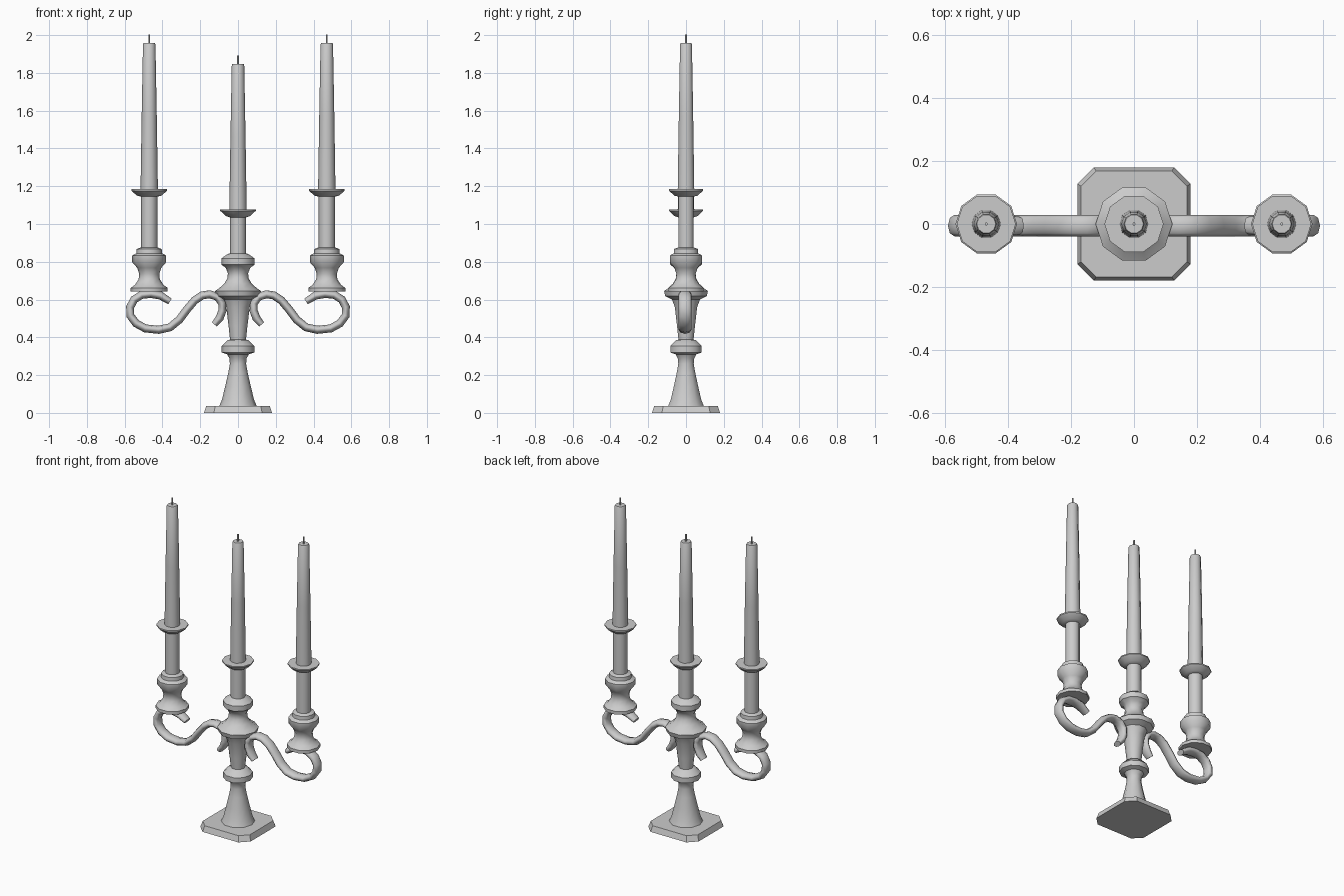
import bpy, math
from math import radians, cos, sin, pi

if "Cube" in bpy.data.objects:
    bpy.data.objects.remove(bpy.data.objects["Cube"])

SIDES = 10


def make_mesh(name, rings, smooth=40):
    """Skin a stack of closed rings and cap both ends."""
    n = len(rings[0])
    verts = [p for ring in rings for p in ring]
    faces = [list(range(n))[::-1], list(range(len(verts) - n, len(verts)))]
    for k in range(len(rings) - 1):
        for i in range(n):
            j = (i + 1) % n
            faces.append((k * n + i, k * n + j, (k + 1) * n + j, (k + 1) * n + i))
    me = bpy.data.meshes.new(name)
    me.from_pydata(verts, [], faces)
    ob = bpy.data.objects.new(name, me)
    bpy.context.collection.objects.link(ob)
    shade(ob, smooth)
    return ob


def shade(ob, angle):
    bpy.ops.object.select_all(action='DESELECT')
    ob.select_set(True)
    bpy.context.view_layer.objects.active = ob
    bpy.ops.object.shade_smooth_by_angle(angle=radians(angle))


def lathe(name, profile, x=0.0, sides=SIDES):
    """Turn a (radius, height) profile around a vertical axis at x."""
    rings = [[(x + r * cos(2 * pi * i / sides), r * sin(2 * pi * i / sides), z)
              for i in range(sides)] for r, z in profile]
    return make_mesh(name, rings)


def candle(name, x, z0, z1):
    lathe(name, [(0.046, z0), (0.040, (z0 + z1) / 2), (0.033, z1 - 0.005), (0.030, z1)], x)
    lathe(name + "_wick", [(0.005, z1 - 0.01), (0.005, z1 + 0.045)], x, 6)


def arm(name, side):
    """S-shaped scroll arm, flattened tube wider in y."""
    pts = [(.125, .468), (.098, .50), (.083, .54), (.084, .58), (.108, .614), (.15, .628),
           (.19, .622), (.23, .595), (.27, .548), (.31, .494), (.36, .453), (.42, .440),
           (.49, .447), (.54, .474), (.57, .515), (.571, .56), (.55, .60), (.51, .625),
           (.46, .630), (.41, .621), (.36, .590)]
    cu = bpy.data.curves.new(name, 'CURVE')
    cu.dimensions = '3D'
    cu.bevel_depth = 0.0215
    cu.bevel_resolution = 2
    cu.use_fill_caps = True
    sp = cu.splines.new('POLY')
    sp.points.add(len(pts) - 1)
    for i, (p, (x, z)) in enumerate(zip(sp.points, pts)):
        p.co = (side * x, 0, z, 1)
        p.radius = 0.8 if i in (0, len(pts) - 1) else 1.0
    ob = bpy.data.objects.new(name, cu)
    bpy.context.collection.objects.link(ob)
    ob.scale.y = 1.6
    ob.location.y = -0.005
    bpy.ops.object.select_all(action='DESELECT')
    ob.select_set(True)
    bpy.context.view_layer.objects.active = ob
    bpy.ops.object.convert(target='MESH')
    shade(bpy.context.object, 50)


# square foot with cut corners
def foot_ring(h, c, z):
    return [(h, -c, z), (h, c, z), (c, h, z), (-c, h, z),
            (-h, c, z), (-h, -c, z), (-c, -h, z), (c, -h, z)]


make_mesh("foot", [foot_ring(.18, .128, 0), foot_ring(.168, .12, .037)], 20)

# turned centre column with its drip pan
lathe("column", [
    (.10, .035), (.085, .07), (.068, .14), (.052, .21), (.043, .26), (.046, .29), (.058, .31),
    (.087, .32), (.087, .354), (.055, .385), (.042, .388), (.05, .46), (.062, .56),
    (.078, .60), (.115, .618), (.122, .645), (.10, .66), (.072, .685), (.055, .715),
    (.054, .74), (.065, .768), (.088, .785), (.088, .818), (.06, .838), (.043, .845),
    (.043, 1.035), (.065, 1.042), (.094, 1.07), (.094, 1.077)])
candle("centre_candle", 0, 1.075, 1.847)

# scroll arms, side holders and candles
for side, label in ((-1, "left"), (1, "right")):
    x = side * 0.47
    arm(label + "_arm", side)
    lathe(label + "_holder", [
        (.098, .642), (.098, .662), (.075, .678), (.056, .708), (.053, .735), (.064, .768),
        (.09, .798), (.09, .833), (.068, .845), (.066, .868), (.043, .876),
        (.043, 1.145), (.065, 1.15), (.094, 1.176), (.094, 1.184)], x)
    candle(label + "_candle", x, 1.182, 1.957)
